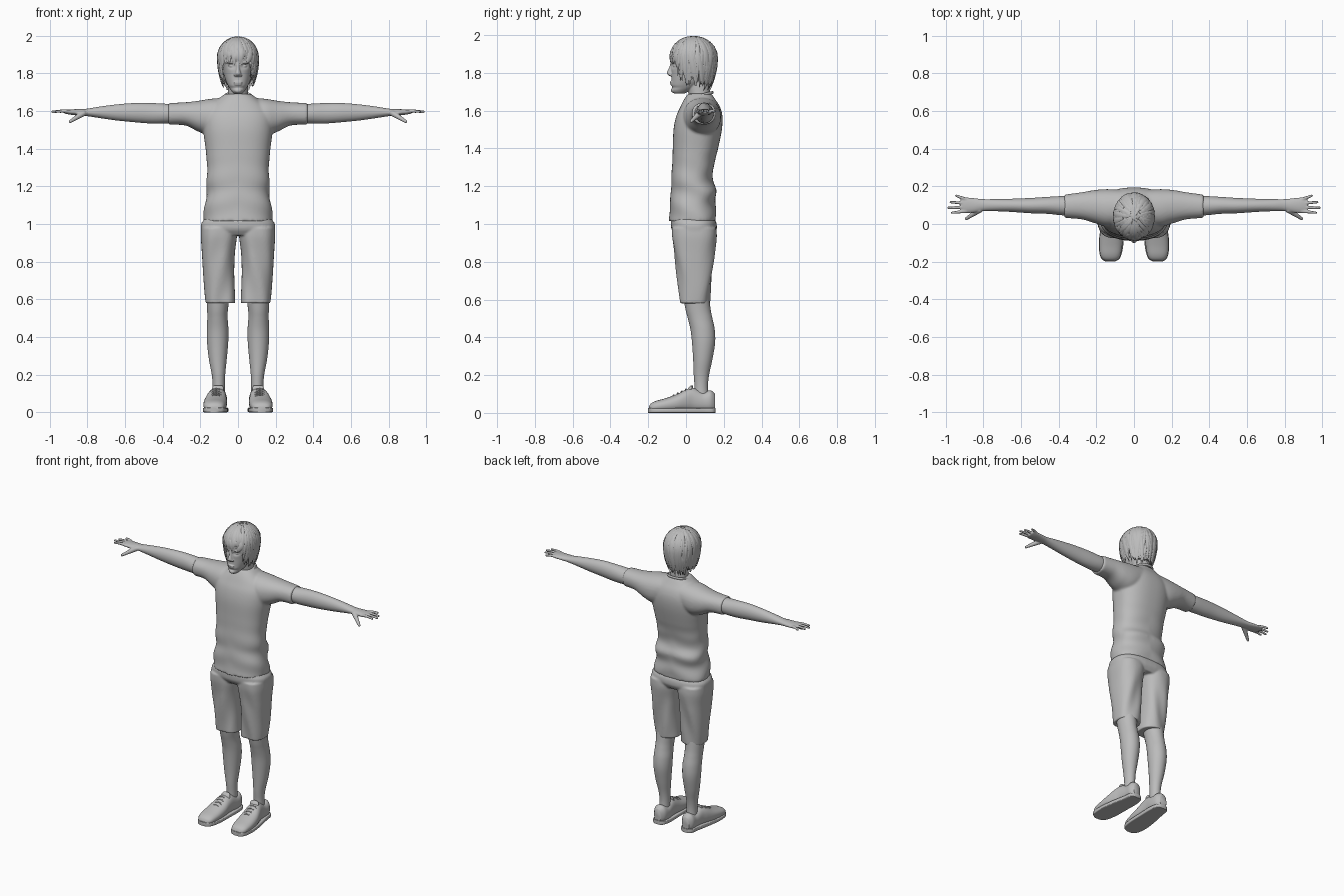
import bpy, bmesh, math, random
from mathutils import Vector

random.seed(4)
if "Cube" in bpy.data.objects:
    bpy.data.objects.remove(bpy.data.objects["Cube"], do_unlink=True)

clay = bpy.data.materials.new("plain grey")
clay.use_nodes = True
GREY = (0.5, 0.5, 0.5, 1)
clay.diffuse_color = GREY
clay.node_tree.nodes["Principled BSDF"].inputs["Base Color"].default_value = GREY


def skin(bm, loops):
    """Bridge a list of point loops into a closed tube."""
    rows = [[bm.verts.new(p) for p in loop] for loop in loops]
    n = len(rows[0])
    for a, b in zip(rows, rows[1:]):
        for i in range(n):
            j = (i + 1) % n
            bm.faces.new((a[i], a[j], b[j], b[i]))
    bm.faces.new(rows[0][::-1])
    bm.faces.new(rows[-1])


def spline(keys, steps):
    """Catmull-Rom interpolation through the key tuples."""
    out = []
    for i in range(len(keys) - 1):
        p, a, b, q = keys[max(i - 1, 0)], keys[i], keys[i + 1], keys[min(i + 2, len(keys) - 1)]
        for k in range(steps):
            t = k / steps
            out.append([b0 + (c - o) * t / 2 + (2 * o - 5 * b0 + 4 * c - d) * t * t / 2
                        + (3 * b0 - o - 3 * c + d) * t ** 3 / 2
                        for o, b0, c, d in zip(p, a, b, q)])
    return out + [list(keys[-1])]


def loft(bm, axis, keys, side=1, power=2, sides=32, steps=6, warp=None):
    """Keys are (position along axis, low u, high u, low v, high v) in hundredths."""
    loops = []
    for t, u0, u1, v0, v1 in spline(keys, steps):
        loop = []
        for i in range(sides):
            a = math.tau * i / sides
            c, s = (math.copysign(abs(f) ** (2 / power), f) for f in (math.cos(a), math.sin(a)))
            u, v = (u0 + u1 + (u1 - u0) * c) / 200, (v0 + v1 + (v1 - v0) * s) / 200
            w = t / 100
            p = Vector({"x": (w, u, v), "y": (u, w, v), "z": (u, v, w)}[axis])
            p.x *= side
            loop.append(warp(p) if warp else p)
        loops.append(loop)
    skin(bm, loops)


def sweep(bm, path, width, thick, outward, sides=6):
    """Flattened strand along a path, tapered at both ends."""
    loops = []
    n = len(path) - 1
    for i, p in enumerate(path):
        along = (path[min(i + 1, n)] - path[max(i - 1, 0)]).normalized()
        out = outward(p).normalized()
        across = along.cross(out).normalized()
        k = max(0.12, math.sin(math.pi * (0.15 + 0.85 * i / n)) ** 0.7)
        loops.append([p + across * width * k * math.cos(a) + out * thick * k * math.sin(a)
                      for a in (math.tau * j / sides for j in range(sides))])
    skin(bm, loops)


def ball(bm, centre, size):
    made = bmesh.ops.create_uvsphere(bm, u_segments=24, v_segments=14, radius=1)["verts"]
    for v in made:
        v.co = Vector(centre) + Vector(c * s for c, s in zip(v.co, size))


def finish(name, bm, voxel=0, smooth=0, angle=50):
    bmesh.ops.recalc_face_normals(bm, faces=bm.faces)
    me = bpy.data.meshes.new(name)
    bm.to_mesh(me)
    bm.free()
    me.materials.append(clay)
    ob = bpy.data.objects.new(name, me)
    bpy.context.collection.objects.link(ob)
    for f in me.polygons:
        f.use_smooth = True
    if voxel:
        m = ob.modifiers.new("blend", "REMESH")
        m.mode, m.voxel_size, m.use_smooth_shade = "VOXEL", voxel, True
        m = ob.modifiers.new("soften", "SMOOTH")
        m.factor, m.iterations = 0.5, smooth
    else:
        bpy.ops.object.select_all(action="DESELECT")
        ob.select_set(True)
        bpy.context.view_layer.objects.active = ob
        bpy.ops.object.shade_smooth_by_angle(angle=math.radians(angle))
    return ob


# Shirt: torso and sleeves blended, with soft folds low on the body
def shirt_folds(p):
    k = max(0, min(1, (1.38 - p.z) * 5))
    p.y += 0.004 * k * math.sin(48 * p.z + 14 * abs(p.x)) * (1 if p.y > 0.04 else 0.4)
    p.x += 0.004 * k * math.sin(42 * p.z + 20 * p.y) * (1 if p.x > 0 else -1)
    return p


bm = bmesh.new()
loft(bm, "z", [(101.5, -18.5, 18.5, -9, 16), (110, -17.5, 17.5, -8.5, 15.5), (117, -16.8, 16.8, -8, 16.2),
               (123, -16.5, 16.5, -7.8, 14.2), (132, -16.5, 16.5, -7.3, 15), (140, -17.2, 17.2, -7, 17),
               (150, -18.5, 18.5, -6.6, 19), (157, -18.5, 18.5, -5.2, 19.3), (162, -16, 16, -3, 18),
               (166, -11, 11, -1, 15.5), (169, -7, 7, 1, 13.5)], power=2.4, sides=64, warp=shirt_folds)
for s in (1, -1):
    loft(bm, "x", [(6, 0, 18, 150, 167), (14, -1.5, 18.5, 147, 166.5), (21, 0.5, 18, 149, 165.4),
                   (28, 2.5, 16.8, 152.3, 164.6), (37, 3.2, 15.6, 152.6, 164.2)], side=s, power=2.2)
finish("shirt", bm, 0.007, 6)

# Collar and sleeve cuffs: thin rolled edges
bm = bmesh.new()
ring = [Vector((0.071 * math.cos(a), 0.07 + 0.07 * math.sin(a), 1.678 + 0.018 * math.sin(a)))
        for a in (math.tau * i / 48 for i in range(48))]
loops = []
for p in ring:
    out = Vector((p.x, p.y - 0.07, 0)).normalized()
    loops.append([p + out * 0.006 * math.cos(a) + Vector((0, 0, 0.008 * math.sin(a)))
                  for a in (math.tau * j / 8 for j in range(8))])
skin(bm, loops + loops[:1])
finish("collar", bm)

# Shorts: seat and two wide legs
def short_folds(p):
    k = max(0, min(1, (0.98 - p.z) * 6))
    p.y += 0.004 * k * math.sin(55 * abs(p.x) + 16 * p.z)
    return p


bm = bmesh.new()
loft(bm, "z", [(94, -19.2, 19.2, -5.5, 14.5), (97, -19.7, 19.7, -7.6, 16.2), (100, -19.6, 19.6, -8, 16.2),
               (102, -18.3, 18.3, -7.8, 15.4), (105, -16, 16, -6.5, 13)], power=2.6, sides=48)
for s in (1, -1):
    loft(bm, "z", [(58, 1.4, 17.2, -3.2, 12.4), (65, 1.7, 17.9, -3.8, 13), (75, 2, 18.6, -5, 14),
                   (85, 1.6, 19.2, -6.2, 15.2), (93, 0.6, 19.7, -7.4, 16.2), (98, 0.5, 19.5, -7.5, 16)],
         side=s, power=2.5, sides=48, warp=short_folds)
finish("shorts", bm, 0.006, 4)

# Bare limbs, hands, shoes for each side
FINGERS = [(0.068, 0.060, 0.972), (0.089, 0.086, 0.992), (0.110, 0.116, 0.980), (0.130, 0.150, 0.950)]
for s, word in ((1, "left"), (-1, "right")):
    bm = bmesh.new()
    loft(bm, "x", [(30, 4.5, 14.5, 154, 163.5), (38, 4.6, 14.8, 153.3, 163.8), (46, 5.4, 14.4, 153.3, 164.2),
                   (55, 5.7, 13.8, 154, 164.2), (65, 6.4, 13.4, 155, 163.4), (74, 6.8, 13.2, 156.3, 162.2),
                   (80, 6.9, 13.2, 157.2, 161.2), (84, 6.2, 13.6, 157.5, 161), (89, 5.8, 14.1, 158, 160.8),
                   (92, 6.2, 13.8, 158.6, 160.5)], side=s)
    for y0, y1, tip in FINGERS:
        for i in range(15):
            t = i / 14
            ball(bm, (s * (0.89 + (tip - 0.897) * t), y0 + (y1 - y0) * t, 1.595 + 0.004 * math.sin(3 * t)),
                 [0.0098 - 0.003 * t] * 3)
    for i in range(15):
        t = i / 14
        ball(bm, (s * (0.82 + 0.07 * t), 0.075 - 0.047 * t, 1.588 - 0.044 * t), [0.0165 - 0.008 * t] * 3)
    finish(word + "_arm_and_hand", bm, 0.0035, 4)

    bm = bmesh.new()
    loft(bm, "z", [(8, 7, 13.6, 4.4, 12), (14, 7, 13.4, 4.5, 11.6), (20, 6.8, 13.9, 4.1, 12.2),
                   (28, 6, 15.4, 3.8, 13.9), (37, 5.2, 16.4, 3.2, 15.4), (44, 5.1, 16.5, 2.4, 15.2),
                   (50, 5.5, 16.3, 1, 14), (55, 5.3, 16.4, -0.3, 13), (64, 4, 17, -2, 12)], side=s)
    finish(word + "_leg", bm)

    bm = bmesh.new()
    loft(bm, "y", [(-19.6, 10, 15, 1, 3.4), (-18.5, 8.2, 16.8, 0.5, 5), (-16, 7, 18, 0.4, 6.3),
                   (-11, 6.2, 18.4, 0.4, 7.7), (-5, 5.8, 18, 0.4, 9.8), (0, 6, 16.8, 0.4, 12.4),
                   (4, 6, 15.6, 0.4, 13.2), (9, 5.7, 15, 0.4, 11.2), (13, 6.2, 14.7, 0.4, 11.9),
                   (15.4, 8, 13, 1, 10)], side=s, power=2.3)
    finish(word + "_shoe", bm)
    bm = bmesh.new()
    loft(bm, "y", [(-20, 10.4, 14.8, 0, 2.6), (-18.5, 7.8, 17.2, 0, 2.6), (-15, 6.3, 18.4, 0, 2.5),
                   (-9, 5.5, 18.6, 0, 2.5), (0, 5.3, 17.4, 0, 2.6), (9, 5.2, 15.6, 0, 2.7),
                   (14, 6.2, 14.8, 0, 2.7), (15.7, 8.2, 12.8, 0, 2.6)], side=s, power=7)
    finish(word + "_sole", bm, angle=40)
    # Crossed laces and tongue
    bm = bmesh.new()
    for k in range(4):
        y, z = -0.065 + 0.022 * k, 0.094 + 0.0105 * k
        for lean in (1, -1):
            path = [Vector((s * 0.116 + 0.034 * t, y + 0.008 * lean * t, z - 0.016 * t * t))
                    for t in (-1, -0.5, 0, 0.5, 1)]
            sweep(bm, path, 0.004, 0.004, lambda p: Vector((0, -0.4, 1)))
    loft(bm, "z", [(10, 7.6, 14, 0, 3), (13, 7.6, 13.8, 1.2, 3.6), (14.4, 8.4, 12.8, 2.4, 3.6)], side=s)
    finish(word + "_laces", bm)


# Head and neck: sockets pressed in, features added, then blended
def sockets(p):
    if p.y < 0:
        for s in (1, -1):
            p.y += 0.013 * math.exp(-((p.x - s * 0.034) / 0.017) ** 2 - ((p.z - 1.838) / 0.012) ** 2)
        p.y += 0.006 * math.exp(-((p.z - 1.722) / 0.008) ** 2)
    return p


bm = bmesh.new()
loft(bm, "z", [(162, -7, 7, 2, 13), (168, -5.5, 5.5, 1.5, 12.8), (174, -5.2, 5.2, 0.5, 12.4),
               (180, -5, 5, 0, 12)])
loft(bm, "z", [(169, -1.8, 1.8, -6, -1), (170, -3, 3, -7.3, 1), (172.5, -4.8, 4.8, -7.8, 6),
               (176, -6.5, 6.5, -7.7, 11), (180, -7.6, 7.6, -7.7, 14), (185, -8.2, 8.2, -8.1, 14.8),
               (190, -8.4, 8.4, -7.6, 14.6), (195, -6.8, 6.8, -4.5, 12), (198, -3, 3, 0, 8)],
     power=2.2, sides=64, steps=10, warp=sockets)
loft(bm, "z", [(178.2, -1, 1, -8.6, -6), (179.4, -1.8, 1.8, -10, -6), (180.6, -1.4, 1.4, -10, -6),
               (183, -0.9, 0.9, -8.9, -6), (186, -0.9, 0.9, -8.1, -6)])
ball(bm, (0, -0.077, 1.751), (0.024, 0.009, 0.0055))
ball(bm, (0, -0.075, 1.741), (0.021, 0.009, 0.006))
ball(bm, (0, -0.068, 1.708), (0.02, 0.012, 0.013))
for s in (1, -1):
    ball(bm, (s * 0.033, -0.058, 1.838), (0.014, 0.011, 0.008))
    ball(bm, (s * 0.036, -0.068, 1.855), (0.023, 0.01, 0.005))
    ball(bm, (s * 0.014, -0.081, 1.79), (0.008, 0.009, 0.007))
    ball(bm, (s * 0.083, 0.04, 1.82), (0.01, 0.02, 0.032))
finish("head_and_neck", bm, 0.0035, 3)

# Hair: sloping cap covered with overlapping locks
CENTRE = Vector((0, 0.04, 1.882))
bm = bmesh.new()
ball(bm, CENTRE, (0.102, 0.117, 0.109))
bmesh.ops.bisect_plane(bm, geom=bm.verts[:] + bm.edges[:] + bm.faces[:], plane_co=(0, -0.07, 1.89),
                       plane_no=(0, 0.8, 0.6), clear_inner=True)
loft(bm, "z", [(174, -5.8, 5.8, 6, 13.2), (178, -8, 8, 4, 14.4), (183, -9.4, 9.4, 3, 15.3), (188, -9, 9, 3, 15)])
for i in range(170):
    phi = i * 2.39996
    front = -math.sin(phi)
    k = max(0, min(1, (front - 0.4) / 0.35))
    end = math.radians(158 + 12 * max(0, -front) - k * 57 + random.uniform(-16, 12))
    start = math.radians(random.uniform(3, 75))
    drift, lift = random.uniform(-0.35, 0.35), random.uniform(0.99, 1.04)
    path = []
    for j in range(11):
        t = j / 10
        th = start + (end - start) * t
        low = max(0, th - math.pi / 2)
        flat = (math.sin(th) if not low else 1 - 0.12 * low * low) * lift
        f = phi + drift * t
        up = math.cos(th) if not low else -low
        path.append(CENTRE + Vector((0.104 * flat * math.cos(f), 0.12 * flat * math.sin(f), 0.111 * up)))
    sweep(bm, path, random.uniform(0.01, 0.018), 0.005, lambda p: p - CENTRE)
finish("hair", bm, angle=60)
